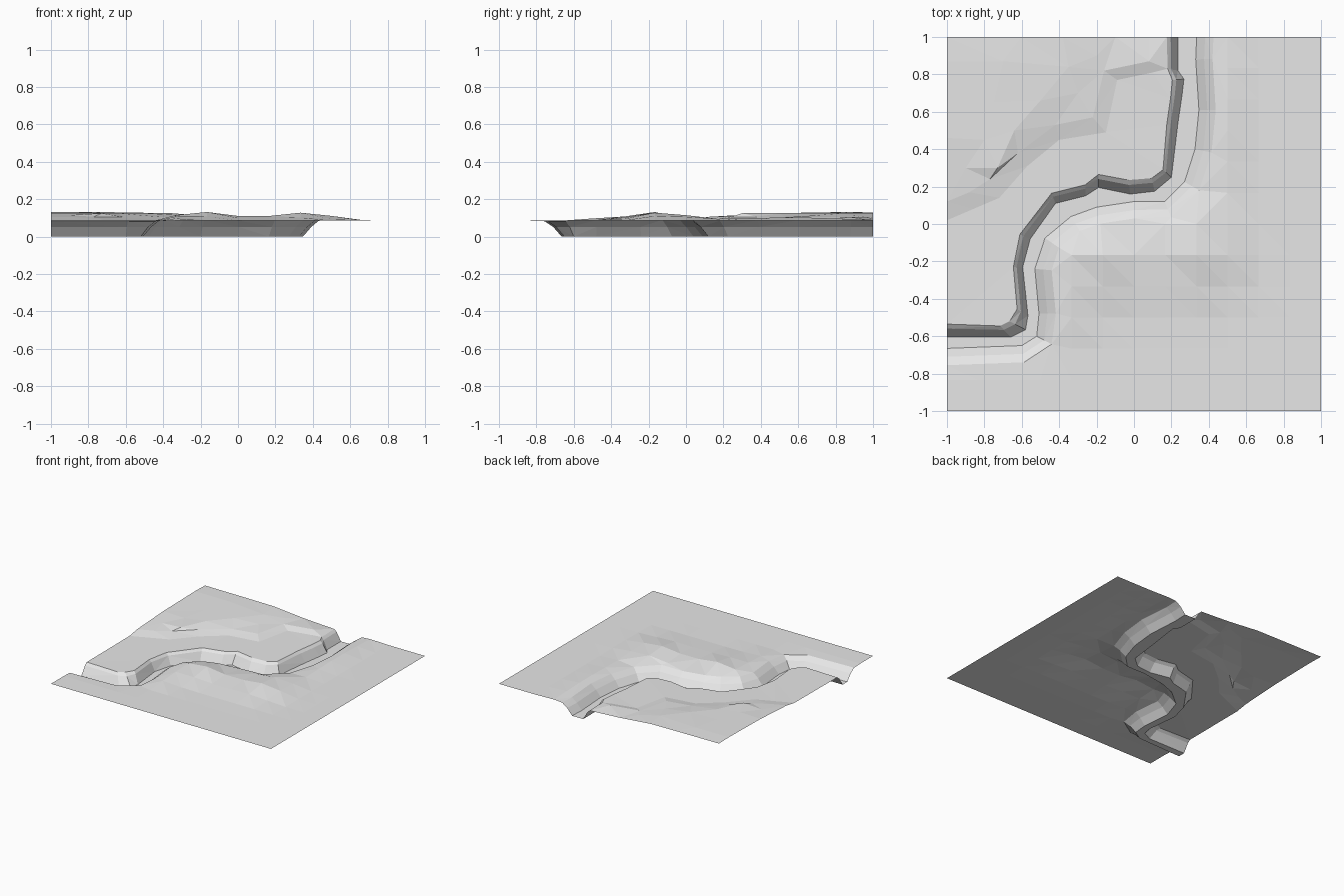
import bpy, math
from mathutils import Vector
from mathutils.geometry import delaunay_2d_cdt

if "Cube" in bpy.data.objects:
    bpy.data.objects.remove(bpy.data.objects["Cube"])

# Key lines of the terrain, running from the back edge to the left edge
CLIFF_TOP = [(.175, 1), (.18, .83), (.205, .77), (.195, .67), (.175, .53), (.155, .29),
             (.095, .245), (-.03, .235), (-.19, .265), (-.26, .21), (-.44, .165),
             (-.61, -.055), (-.645, -.23), (-.625, -.455), (-.665, -.52), (-.715, -.545), (-1, -.535)]
CLIFF_FOOT = [(.235, 1), (.235, .82), (.267, .775), (.257, .69), (.235, .54), (.2, .25),
              (.11, .175), (-.02, .16), (-.19, .195), (-.26, .15), (-.42, .11),
              (-.555, -.08), (-.595, -.23), (-.567, -.49), (-.58, -.565), (-.66, -.605), (-1, -.605)]
BANK_FOOT = [(.335, 1), (.33, .88), (.347, .61), (.326, .4), (.27, .225), (.165, .12), (0, .12),
             (-.2, .09), (-.337, .04), (-.476, -.075), (-.53, -.24), (-.508, -.48),
             (-.52, -.6), (-.6, -.65), (-1, -.665)]
TERRACE_FOOT = [(-1, .02), (-.86, .08), (-.72, .14), (-.57, .31), (-.4, .45), (-.15, .49), (-.09, .77), (.1, .81)]
TERRACE_TOP = [(-1, .12), (-.88, .17), (-.77, .24), (-.62, .38), (-.42, .53), (-.22, .57), (-.16, .82), (.08, .87)]
CREST = [(-1, .46), (-.8, .45), (-.73, .3), (-.64, .5), (-.5, .66), (-.35, .84), (-.38, 1)]

pts, heights, edges = [], [], []


def add_line(line, height):
    """Add a constrained line at a height (number or function of x, y)."""
    start = len(pts)
    for x, y in line:
        pts.append(Vector((x, y)))
        heights.append(height(x, y) if callable(height) else height)
    edges.extend((i, i + 1) for i in range(start, len(pts) - 1))


def offset(line, dist):
    """Shift a line to its left, keeping its ends on the tile border."""
    out, n = [], len(line)
    for i, p in enumerate(line):
        d = (Vector(line[min(i + 1, n - 1)]) - Vector(line[max(i - 1, 0)])).normalized()
        out.append((p[0] - d.y * dist, p[1] + d.x * dist))
    out[0], out[-1] = (out[0][0], 1), (-1, out[-1][1])
    return out


def outer_distance(x, y, line):
    """Signed distance to a line, positive on its left side."""
    best, p = 9, Vector((x, y))
    for a, b in zip(line, line[1:]):
        a, b = Vector(a), Vector(b)
        d = b - a
        t = max(0, min(1, (p - a).dot(d) / d.length_squared))
        v = p - a - d * t
        if v.length < abs(best):
            best = math.copysign(v.length, d.x * v.y - d.y * v.x)
    return best


def hills(x, y):
    """Low hills behind the outer bank, flat towards the tile border."""
    z = 0
    for cx, cy, sx, sy, amp in [(-.2, -.17, .2, .17, .045), (.36, -.12, .2, .2, .042),
                                (.1, -.25, .25, .15, .012), (-.35, -.42, .14, .12, .018),
                                (.48, .55, .12, .4, .018)]:
        z += amp * math.exp(-((x - cx) / sx) ** 2 - ((y - cy) / sy) ** 2)
    fade = max(0, min(1, (.84 - x) / .2)) * max(0, min(1, (.84 + y) / .2))
    return .085 + z * fade


# River channel: bevelled cliff, flat bed, sloping outer bank
cliff_bevel = [tuple(Vector(a).lerp(Vector(b), .35)) for a, b in zip(CLIFF_TOP, CLIFF_FOOT)]
add_line(CLIFF_TOP, .086)
add_line(cliff_bevel, .068)
add_line(CLIFF_FOOT, 0)
add_line(BANK_FOOT, 0)
add_line(offset(BANK_FOOT, .045), .052)
bank_top = offset(BANK_FOOT, .09)
add_line(bank_top, lambda x, y: .082 + .5 * (hills(x, y) - .085))

# Plateau: two rising terraces
add_line(TERRACE_FOOT, .089)
add_line(TERRACE_TOP, .106)
add_line(CREST, .125)
for x, y, z in [(-1, 1, .129), (-.7, .87, .131), (-1, .87, .132), (-.6, 1, .127), (-.75, .65, .128),
                (-.1, 1, .1), (-.2, .9, .112), (.08, 1, .09), (-.9, .3, .115), (-.3, .7, .114)]:
    pts.append(Vector((x, y)))
    heights.append(z)

# Outer land: regular coarse grid
for i in range(13):
    for j in range(13):
        x, y = -1 + i / 6, -1 + j / 6
        if outer_distance(x, y, bank_top) > .03:
            pts.append(Vector((x, y)))
            heights.append(hills(x, y))

verts, _, faces, origin, _, _ = delaunay_2d_cdt(pts, edges, [], 0, 1e-4)
coords = [(v.x, v.y, heights[o[0]] if o else .085) for v, o in zip(verts, origin)]
mesh = bpy.data.meshes.new("river_terrain")
mesh.from_pydata(coords, [], faces)
mesh.update()
terrain = bpy.data.objects.new("river_terrain", mesh)
bpy.context.collection.objects.link(terrain)

grey = bpy.data.materials.new("light_grey")
grey.diffuse_color = (.8, .8, .8, 1)
grey.use_nodes = True
grey.node_tree.nodes["Principled BSDF"].inputs["Base Color"].default_value = grey.diffuse_color
mesh.materials.append(grey)
